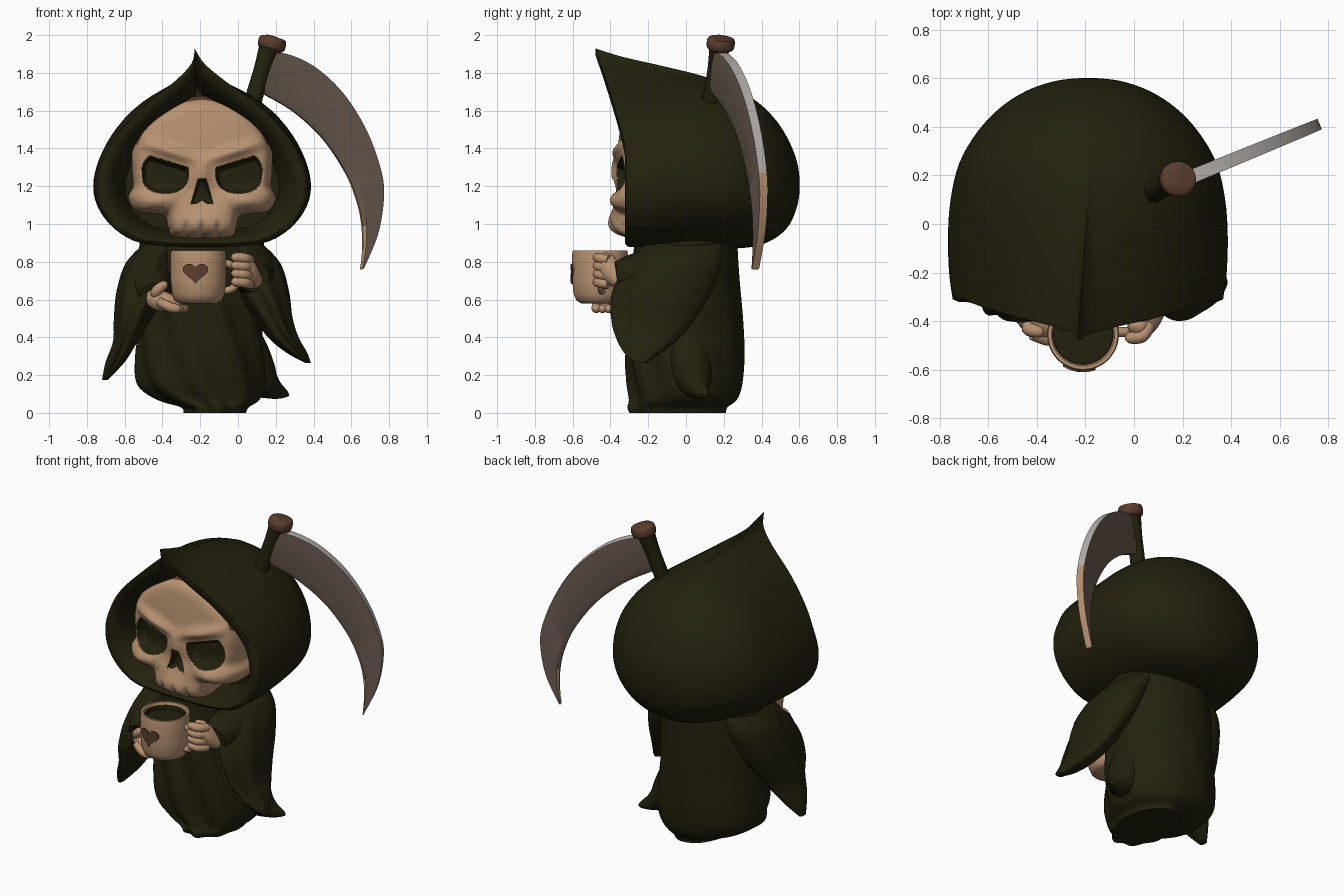
import bpy, bmesh
from math import sin, cos, pi, atan2, exp, hypot
from mathutils import Vector

if "Cube" in bpy.data.objects:
    bpy.data.objects.remove(bpy.data.objects["Cube"])


def material(name, rgb):
    m = bpy.data.materials.new(name)
    m.use_nodes = True
    m.diffuse_color = (*rgb, 1)
    m.node_tree.nodes["Principled BSDF"].inputs["Base Color"].default_value = (*rgb, 1)
    return m


CLOTH = material("dark olive cloth", (0.0165, 0.0145, 0.004))
BONE = material("bone", (0.47, 0.285, 0.165))
WOOD = material("brown wood", (0.105, 0.048, 0.026))
BLADE = material("blade grey brown", (0.15, 0.108, 0.082))
STEEL = material("pale steel", (0.46, 0.43, 0.41))
CX = -0.19  # centre line of the figure


def smooth(pts, n=6):
    """Catmull-Rom resampling of tuples of any length."""
    ext, out = [pts[0], *pts, pts[-1]], []
    for quad in zip(ext, ext[1:], ext[2:], ext[3:]):
        for k in range(n):
            t = k / n
            out.append(tuple(0.5 * (2*q + (r-p)*t + (2*p-5*q+4*r-s)*t*t + (3*q-p-3*r+s)*t**3)
                             for p, q, r, s in zip(*quad)))
    return out + [tuple(pts[-1])]


def loft(name, rings, mats, rule=None, angle=50):
    """Skin a list of equal closed rings, cap both ends, colour faces by rule."""
    bm = bmesh.new()
    vs = [[bm.verts.new(p) for p in ring] for ring in rings]
    n = len(vs[0])
    for a, b in zip(vs, vs[1:]):
        for i in range(n):
            bm.faces.new((a[i], a[(i+1) % n], b[(i+1) % n], b[i]))
    bm.faces.new(vs[0])
    bm.faces.new(vs[-1])
    bmesh.ops.recalc_face_normals(bm, faces=bm.faces)
    if rule:
        for f in bm.faces:
            f.material_index = rule(f)
    me = bpy.data.meshes.new(name)
    bm.to_mesh(me)
    bm.free()
    for m in mats:
        me.materials.append(m)
    ob = bpy.data.objects.new(name, me)
    bpy.context.collection.objects.link(ob)
    bpy.ops.object.select_all(action='DESELECT')
    ob.select_set(True)
    bpy.context.view_layer.objects.active = ob
    bpy.ops.object.shade_smooth_by_angle(angle=angle * pi / 180)


def tube(name, pts, mat, n=14, steps=5):
    """Round tube through (x, y, z, radius) points."""
    path, rings = smooth(pts, steps), []
    for i, p in enumerate(path):
        d = Vector(path[min(i+1, len(path)-1)][:3]) - Vector(path[max(i-1, 0)][:3])
        q = d.to_track_quat('Z', 'Y')
        rings.append([Vector(p[:3]) + q @ Vector((cos(a), sin(a), 0)) * max(p[3], 0.002)
                      for a in (2*pi*k/n for k in range(n))])
    loft(name, rings, [mat])


def finger(name, start, mid, end, r):
    tip = Vector(end) + (Vector(end) - Vector(mid)).normalized() * r * 0.7
    tube(name, [(*start, r), (*mid, r*1.1), (*end, r*0.9), (*tip, 0.004)], BONE, 12)


def drape(name, rows, folds, amp, swirl):
    """Cloth from (z, cx, rx, cy, ry) rows, with swirling folds at the front."""
    rings, n = [], 96
    for z, cx, rx, cy, ry in smooth(rows, 5):
        ring = []
        for k in range(n):
            a = 2*pi*k/n
            front = 0.15 + 0.85 * max(0, -sin(a)) ** 0.5
            f = 1 + amp * front * cos(folds*a + swirl*z) * min(1, (1-z)*2)
            ring.append((cx + rx*f*cos(a), cy + ry*f*sin(a), z))
        rings.append(ring)
    loft(name, rings, [CLOTH])


# Hood: teardrop sections swept from the face opening to the round back
half = smooth([(0, 1.93), (.035, 1.85), (.14, 1.755), (.32, 1.62), (.48, 1.45), (.565, 1.28),
               (.57, 1.13), (.5, 1.0), (.37, .91), (.2, .885), (0, .88)], 4)
outline = half + [(-x, z) for x, z in half[-2:0:-1]]
MID = 1.2


def front_y(z):
    return -0.31 - 0.17 * (max(0, z - 1.35) / 0.58) ** 1.2


def hood_ring(y, w, top, bottom, roundness, lean):
    ring = []
    for x, z in outline:
        u, v = x / .575, (z - MID) / (.73 if z > MID else .32)
        a = atan2(u, v)
        u, v = u + (sin(a) - u) * roundness, v + (cos(a) - v) * roundness
        h = MID + v * (top - MID if v > 0 else MID - bottom)
        ring.append((CX + u*w - 0.04*lean*max(0, v)**5, y + lean * (front_y(z) + .31), h))
    return ring


rows = [(-.31, .555, 1.93, .88, 0, 1), (-.2, .57, 1.885, .875, .18, .8), (-.05, .575, 1.835, .87, .45, .4),
        (.1, .565, 1.785, .87, .72, .1), (.25, .53, 1.725, .87, .92, 0), (.38, .455, 1.645, .885, 1, 0),
        (.48, .36, 1.545, .93, 1, 0), (.55, .25, 1.43, 1.0, 1, 0), (.59, .13, 1.32, 1.1, 1, 0),
        (.602, .02, 1.23, 1.18, 1, 0)]
outer = [hood_ring(*r) for r in smooth(rows, 4)]


def inner(scale, dy, flat=None):
    ring = []
    for x, y, z in outer[0]:
        nz = MID + (z - MID) * scale
        ring.append((CX + (x - CX)*scale, front_y(nz) + dy if flat is None else flat, nz))
    return ring


lining = [inner(.73, 0, -.12), inner(.77, .1), inner(.83, .04), inner(.88, .01), inner(.95, -.012)]
loft("hood", lining + outer, [CLOTH], angle=60)

# Skull face: rings spreading from the middle, with sockets pressed in
edge = smooth([(0, 1.68), (.15, 1.65), (.29, 1.55), (.365, 1.41), (.37, 1.28), (.365, 1.2), (.39, 1.14),
               (.35, 1.07), (.25, 1.055), (.195, 1.04), (.18, .98), (.16, .935), (.08, .92), (0, .925)], 8)
SZ = 1.25
polar = sorted((atan2(x, z - SZ), hypot(x, z - SZ)) for x, z in edge)


def reach(a):
    for (a0, r0), (a1, r1) in zip(polar, polar[1:]):
        if a0 <= a <= a1:
            return r0 + (r1 - r0) * (a - a0) / max(a1 - a0, 1e-6)
    return polar[-1][1]


def bump(x, z, cx, cz, sx, sz):
    return exp(-((x-cx)/sx)**2 - ((z-cz)/sz)**2)


def socket(x, z):
    """Positive inside an eye or the nose opening."""
    x = abs(x)
    eye = min(1 - abs((x-.195)/.125)**2.4 - abs((z-1.27)/.11)**2.4, (1.3 + (x-.07)*.3 - z) * 12)
    nose = min((z - 1.105 - max(0, .03-x)*.6) * 30, (.06 - (z-1.11)*.3 - x) * 25, (1.24 - z) * 20)
    return max(eye, nose)


def face_y(x, z, r):
    ax = abs(x)
    y = -.365 + .045*r*r + .1*r**20
    y -= .035*bump(ax, z, .17, 1.385 + (ax-.17)*.3, .14, .035)    # brows
    y -= .055*bump(ax, z, .23, 1.12, .12, .06)                    # cheekbones
    y -= .03*bump(x, z, 0, 1.27, .05, .08)                        # nose bridge
    y -= .075*bump(x, z, 0, .99, .2, .1)                          # upper jaw
    if z < 1.03 and ax < .17:                                     # tooth gaps
        y += .02 * abs(cos(pi * x / .085)) ** 10 * min(1, (1.03-z)*20)
    return y + .055 * min(1, max(0, socket(x, z)) * 3)


def skull_rule(f):
    c = f.calc_center_median()
    x, z = c.x - CX, c.z
    if z > 1.42 and hypot(x, z - SZ) > .945 * reach(abs(atan2(x, z - SZ))):
        return 2
    return int(socket(x, z) > 0 and c.y < -.15)


rings, NA, NR = [], 240, 80
for i in range(NR + 1):
    r = max(i / NR, .004)
    ring = []
    for k in range(NA):
        a = 2*pi*k/NA - pi
        R = reach(abs(a)) * r
        x, z = R*sin(a), SZ + R*cos(a)
        ring.append((CX + x, face_y(x, z, r), z))
    rings.append(ring)
rings.append([(x, -.13, z) for x, y, z in rings[-1]])
loft("skull_face", rings, [BONE, CLOTH, WOOD], skull_rule, 80)

# Robe, its flicked hem, and the hanging sleeves
drape("robe", [(0, -.125, .165, -.04, .25), (.03, -.125, .18, -.04, .26), (.07, -.16, .27, -.01, .28),
               (.15, -.195, .335, 0, .3), (.3, -.2, .34, 0, .31), (.5, -.2, .325, 0, .3),
               (.7, -.2, .33, 0, .285), (.92, -.19, .33, 0, .27)], 9, .05, 10)
tube("hem_flick", [(-.02, .0, .42, .13), (.04, .01, .3, .13), (.12, .04, .18, .1),
                   (.19, .07, .125, .055), (.25, .1, .1, .022), (.268, .105, .09, .004)], CLOTH, 20)
drape("right_sleeve", [(.92, -.37, .1, 0, .19), (.8, -.455, .135, -.05, .24), (.65, -.5, .14, -.12, .26),
                       (.5, -.555, .1, -.17, .22), (.38, -.595, .065, -.19, .16),
                       (.27, -.65, .05, -.2, .1), (.175, -.705, .015, -.2, .03)], 7, .07, 5)
drape("left_sleeve", [(.92, 0, .1, 0, .19), (.8, .085, .135, -.05, .24), (.65, .13, .14, -.12, .26),
                      (.5, .19, .1, -.17, .22), (.4, .24, .08, -.2, .17),
                      (.32, .31, .055, -.23, .1), (.265, .37, .015, -.24, .03)], 7, .07, 5)
tube("right_cuff", [(-.48, -.1, .74, .13), (-.46, -.28, .66, .11), (-.45, -.38, .62, .07)], CLOTH, 24)
tube("left_cuff", [(.08, -.1, .76, .13), (.08, -.28, .73, .11), (.085, -.37, .72, .08)], CLOTH, 24)

# Mug: turned profile, with the drink as its inner floor
MX, MY = -.21, -.455
cup = [(.02, .58), (.1, .58), (.125, .595), (.14, .63), (.147, .7), (.148, .84), (.144, .86),
       (.13, .86), (.124, .845), (.122, .815), (.01, .815)]


def mug_rule(f):
    c = f.calc_center_median()
    return int(.81 < c.z < .84 and hypot(c.x - MX, c.y - MY) < .13)


loft("mug", [[(MX + r*cos(2*pi*k/48), MY + r*sin(2*pi*k/48), z) for k in range(48)] for r, z in cup],
     [BONE, CLOTH], mug_rule)
tube("mug_handle", [(MX + .13 + .085*sin(a), MY + .01, .72 + .075*cos(a), .02)
                    for a in (pi*k/6 for k in range(7))], BONE)

# Heart plate wrapped on the mug front
heart = []
for k in range(48):
    t = 2*pi*k/48
    heart.append((.0042*16*sin(t)**3,
                  .745 + .0037*(13*cos(t) - 5*cos(2*t) - 2*cos(3*t) - cos(4*t))))


def heart_ring(lift, s):
    return [(MX - .015 + x*s, MY - ((.147 + lift)**2 - (x*s - .015)**2)**.5, .745 + (z-.745)*s)
            for x, z in heart]


loft("mug_heart", [heart_ring(-.001, 1), heart_ring(.0085, 1), heart_ring(.0085, .6), heart_ring(.0085, .05)],
     [WOOD])

# Hands: right one cradles the mug, left one grips its handle
tube("right_palm", [(-.46, -.34, .63, .04), (-.43, -.385, .6, .055), (-.37, -.42, .585, .05),
                    (-.3, -.43, .57, .02)], BONE)
for i in range(4):
    y = -.375 - .033*i
    finger("right_finger", (-.42, y + .02, .59), (-.36, y, .56), (-.28 - .012*i, y, .55), .024)
finger("right_thumb", (-.42, -.39, .61), (-.435, -.43, .64), (-.39, -.445, .68), .026)
tube("left_palm", [(.1, -.34, .69, .04), (.06, -.38, .73, .058), (.03, -.41, .78, .058),
                   (.01, -.42, .83, .035), (.005, -.42, .85, .005)], BONE)
for i in range(4):
    z = .69 + .043*i
    finger("left_finger", (.065, -.41, z - .01), (.035, -.46, z), (-.02, -.47, z + .005), .025)

# Scythe: handle, knob and curved blade
tube("scythe_handle", [(.03, .1, 1.45, .046), (.085, .135, 1.67, .046), (.13, .16, 1.82, .046),
                       (.17, .18, 1.95, .056)], CLOTH, 12)
tube("scythe_knob", [(.172, .181, 1.92, .055), (.175, .182, 1.932, .072), (.183, .185, 1.97, .074),
                     (.186, .186, 1.986, .062), (.188, .187, 1.992, .01)], WOOD, 20, 2)
spine = smooth([(.15, 1.9), (.25, 1.9), (.4, 1.83), (.55, 1.69), (.67, 1.5), (.745, 1.3), (.765, 1.15),
                (.735, .95), (.66, .765)])
belly = smooth([(.1, 1.7), (.15, 1.68), (.3, 1.59), (.45, 1.45), (.57, 1.27), (.63, 1.12), (.655, 1.0),
                (.66, .88), (.652, .76)])


def on_blade(x, z, off):
    return (x + off*.37, .18 + (x - .2)*.41 - off*.93, z)


sections = []
for i, ((x0, z0), (x1, z1)) in enumerate(zip(spine, belly)):
    t = .03 - .01 * i / len(spine)
    bevel = (x1 + (x0-x1)*.14, z1 + (z0-z1)*.14)
    sections.append([on_blade(x0, z0, t), on_blade(x0, z0, -t), on_blade(*bevel, -t),
                     on_blade(x1, z1, -t*.4), on_blade(x1, z1, t*.4), on_blade(*bevel, t)])


def blade_rule(f):
    c, n = f.calc_center_median(), f.normal
    side = abs(n.x*.37 - n.y*.93)
    if side > .97 or (side > .5 and c.z > 1.0):
        return 0
    if c.z < 1.27:
        return 2
    return 1 if n.x + n.z > 0 else 0


loft("scythe_blade", sections, [BLADE, STEEL, BONE], blade_rule, 30)
